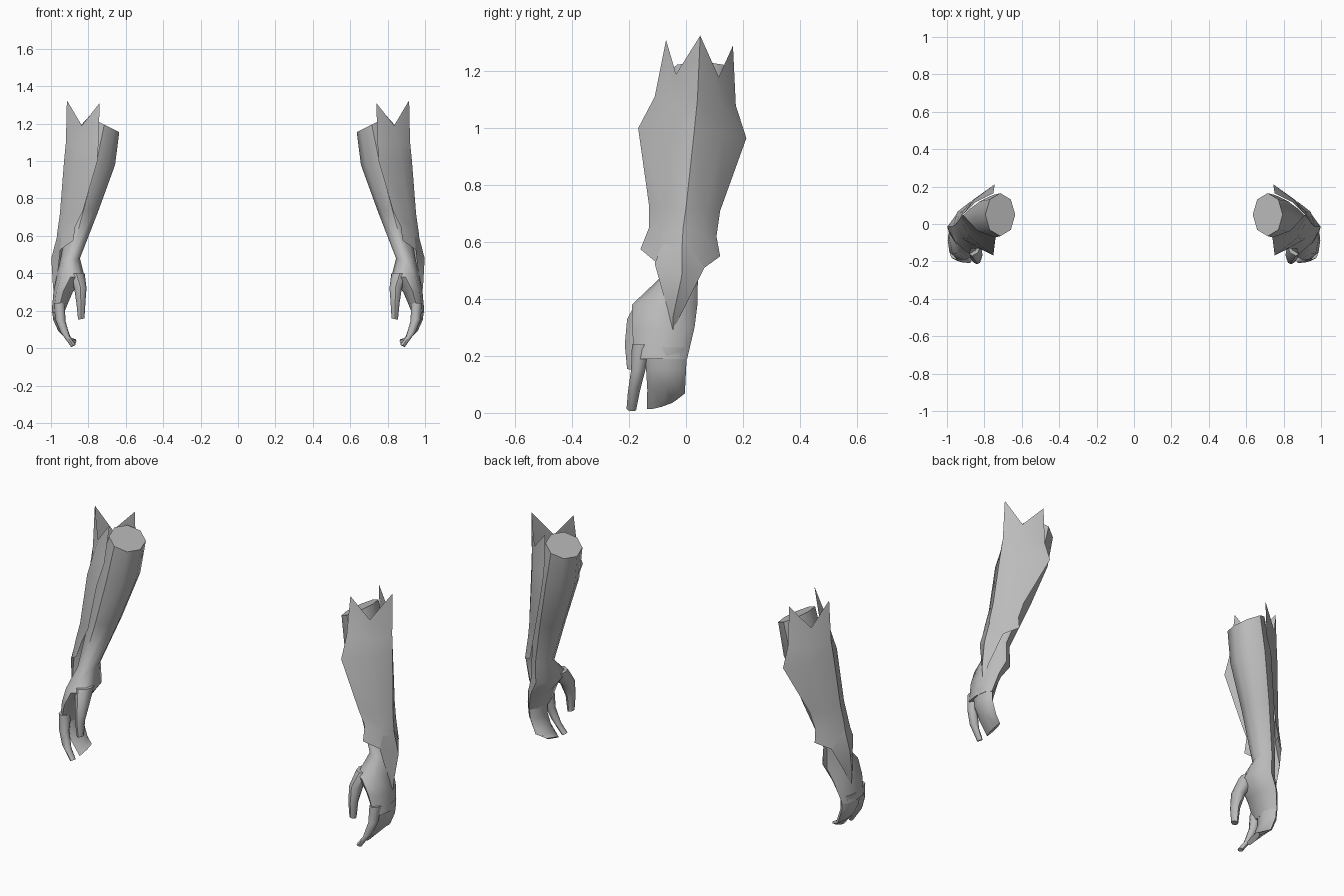
import bpy, bmesh, math

if "Cube" in bpy.data.objects:
    bpy.data.objects.remove(bpy.data.objects["Cube"])

grey = bpy.data.materials.new("light_grey")
grey.diffuse_color = (0.5, 0.5, 0.5, 1)
grey.use_nodes = True
grey.node_tree.nodes["Principled BSDF"].inputs["Base Color"].default_value = grey.diffuse_color


def finish(name, bm, side, angle):
    """Turn a bmesh into a smooth object; side = -1 mirrors it across x."""
    if side < 0:
        for v in bm.verts:
            v.co.x = -v.co.x
        bmesh.ops.reverse_faces(bm, faces=bm.faces[:])
    me = bpy.data.meshes.new(name)
    bm.to_mesh(me)
    bm.free()
    me.materials.append(grey)
    ob = bpy.data.objects.new(name, me)
    bpy.context.collection.objects.link(ob)
    bpy.ops.object.select_all(action='DESELECT')
    ob.select_set(True)
    bpy.context.view_layer.objects.active = ob
    bpy.ops.object.shade_smooth_by_angle(angle=math.radians(angle))


def loft(name, sections, side, sides=8):
    """Closed limb through sections (cx, cy, cz, rx, ry, slope of z along x, slope along y)."""
    bm = bmesh.new()
    rings = []
    for cx, cy, cz, rx, ry, sx, sy in sections:
        ring = []
        for i in range(sides):
            a = 2 * math.pi * i / sides
            dx, dy = rx * math.cos(a), ry * math.sin(a)
            ring.append(bm.verts.new((cx + dx, cy + dy, cz + sx * dx + sy * dy)))
        rings.append(ring)
    for a, b in zip(rings, rings[1:]):
        for i in range(sides):
            j = (i + 1) % sides
            bm.faces.new((a[i], a[j], b[j], b[i]))
    bm.faces.new(rings[0])
    bm.faces.new(rings[-1][::-1])
    bmesh.ops.recalc_face_normals(bm, faces=bm.faces[:])
    finish(name, bm, side, 50)


def sheet(name, rows, side):
    """Open plate spanned by rows of points, front edge to back edge."""
    bm = bmesh.new()
    grid = [[bm.verts.new(p) for p in row] for row in rows]
    for a, b in zip(grid, grid[1:]):
        for i in range(len(a) - 1):
            bm.faces.new((a[i], b[i], b[i + 1], a[i + 1]))
    finish(name, bm, side, 40)


# forearm running down into the palm
ARM = [(.715, .05, 1.195, .08, .115, .5, 0), (.755, .04, 1.0, .098, .115, .2, 0),
       (.825, .015, .74, .078, .09, .1, 0), (.897, -.025, .48, .052, .067, 0, .1),
       (.895, -.075, .38, .075, .115, 0, 0), (.935, -.08, .30, .052, .11, 0, 0),
       (.963, -.088, .19, .033, .092, 0, 0)]
# joined fingers, index finger and thumb
FINGERS = [(.961, -.07, .23, .034, .075, 0, 0), (.958, -.07, .15, .031, .07, .1, 0),
           (.928, -.07, .075, .033, .066, .5, -.1), (.878, -.085, .03, .014, .052, -.6, .3)]
INDEX = [(.955, -.155, .24, .03, .035, 0, 0), (.95, -.168, .15, .027, .025, .1, 0),
         (.925, -.183, .075, .026, .021, .5, 0), (.88, -.192, .012, .012, .017, -.5, -.1)]
THUMB = [(.865, -.11, .40, .045, .06, 0, 0), (.843, -.165, .32, .033, .042, 0, -.2),
         (.84, -.187, .24, .024, .028, 0, 0), (.838, -.187, .155, .017, .02, -.2, 0)]

# bracer with three spikes at the top and a flared, notched lower edge
BRACER = [
    [(.74, -.07, 1.31), (.835, -.035, 1.19), (.915, .05, 1.325), (.85, .115, 1.18), (.75, .165, 1.29)],
    [(.745, -.11, 1.11), (.86, -.05, 1.09), (.92, .04, 1.1), (.855, .13, 1.08), (.75, .175, 1.08)],
    [(.752, -.168, 1.0), (.875, -.075, 1.0), (.93, .03, 1.0), (.86, .13, .98), (.745, .212, .965)],
    [(.83, -.13, .73), (.915, -.08, .72), (.952, 0, .72), (.915, .07, .71), (.845, .12, .71)],
    [(.87, -.13, .65), (.94, -.08, .63), (.962, -.01, .65), (.93, .06, .63), (.87, .107, .62)],
    [(.88, -.16, .575), (.952, -.1, .525), (.968, -.013, .605), (.945, .065, .51), (.875, .12, .55)]]
# pointed guard over the back of the hand
GUARD = [
    [(.945, -.08, .6), (.965, -.013, .607), (.93, .05, .6)],
    [(.95, -.11, .525), (.998, -.015, .48), (.94, .065, .51)],
    [(.966, -.07, .38), (.99, -.045, .34), (.972, -.01, .36)],
    [(.975, -.05, .3), (.985, -.045, .29), (.975, -.04, .3)]]

for label, side in (("right", 1), ("left", -1)):
    loft(label + "_forearm", ARM, side)
    loft(label + "_fingers", FINGERS, side)
    loft(label + "_index_finger", INDEX, side)
    loft(label + "_thumb", THUMB, side)
    sheet(label + "_bracer", BRACER, side)
    sheet(label + "_hand_guard", GUARD, side)
